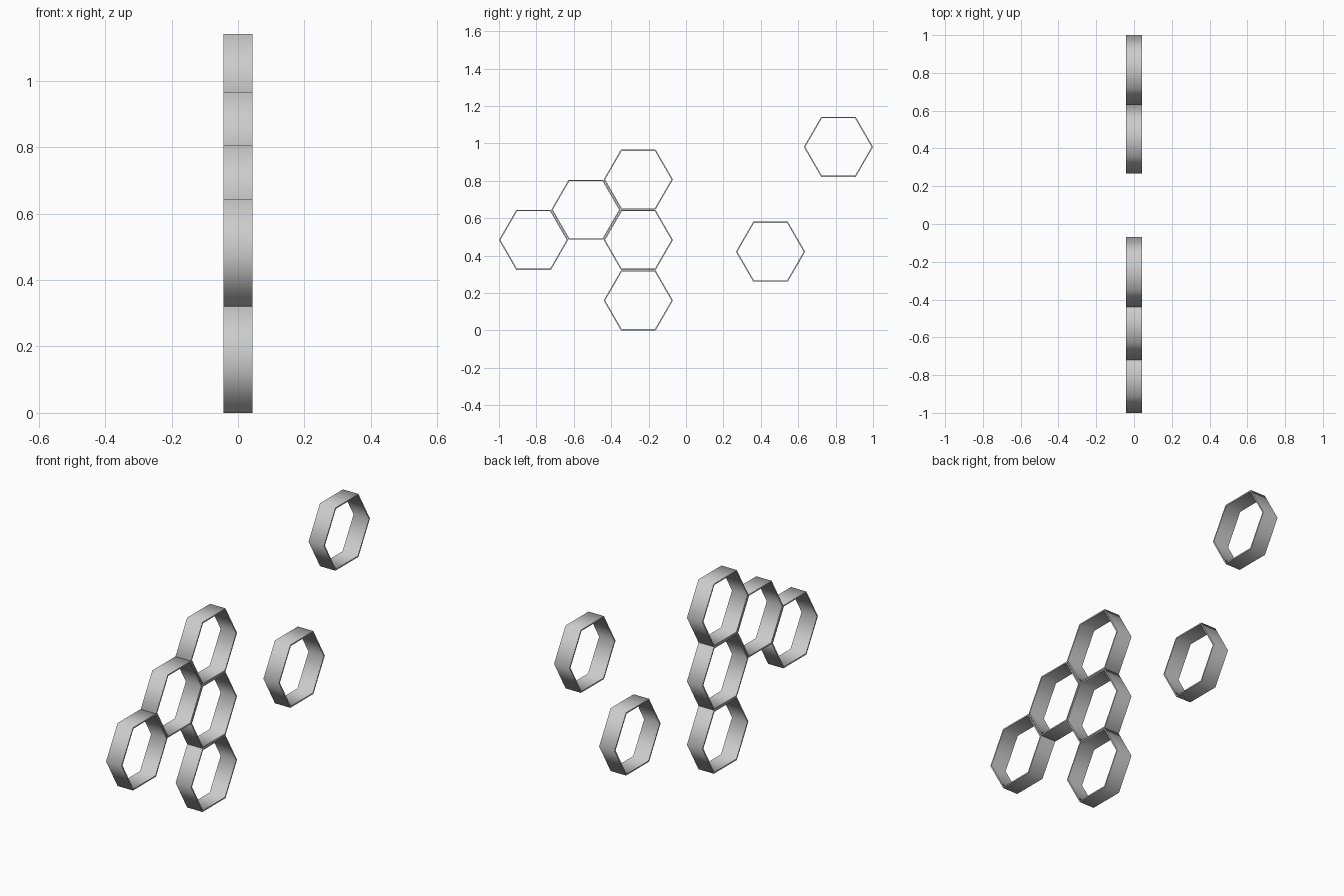
import bpy
import math

if "Cube" in bpy.data.objects:
    bpy.data.objects.remove(bpy.data.objects["Cube"])

RADIUS = 0.185      # corner radius of a hexagon, flat side up
WALL = 0.0075       # wall thickness at the corners
HALF_DEPTH = 0.0435
STEP_Y, STEP_Z = 0.280, 0.3233
Z0 = RADIUS * math.sin(math.radians(60))


def hex_ring(name, y, z):
    """Open hexagonal shelf: inner and outer loop, front and back."""
    verts, faces = [], []
    for r, x in ((RADIUS, HALF_DEPTH), (RADIUS, -HALF_DEPTH),
                 (RADIUS - WALL, -HALF_DEPTH), (RADIUS - WALL, HALF_DEPTH)):
        for k in range(6):
            a = math.radians(60 * k)
            verts.append((x, r * math.cos(a), r * math.sin(a)))
    for loop in range(4):
        nxt = (loop + 1) % 4
        for k in range(6):
            j = (k + 1) % 6
            faces.append((loop * 6 + k, nxt * 6 + k, nxt * 6 + j, loop * 6 + j))
    mesh = bpy.data.meshes.new(name)
    mesh.from_pydata(verts, [], [f[::1] for f in faces])
    # soft shading around the ring, crisp rims
    mesh.shade_smooth()
    mesh.set_sharp_from_angle(angle=math.radians(70))
    ob = bpy.data.objects.new(name, mesh)
    ob.location = (0, y, z)
    bpy.context.collection.objects.link(ob)
    return ob


# Honeycomb cluster: (columns to the left, rows up)
for i, (col, row) in enumerate(((0, 0), (0, 1), (0, 2), (1, 1.5), (2, 1))):
    hex_ring(f"cluster_shelf_{i + 1}", -0.255 - col * STEP_Y, Z0 + row * STEP_Z)

# Two separate shelves
hex_ring("lower_single_shelf", 0.452, 0.421)
hex_ring("upper_single_shelf", 0.815, 0.981)

# Outward facing normals
import bmesh
for ob in bpy.context.collection.objects:
    bm = bmesh.new()
    bm.from_mesh(ob.data)
    bmesh.ops.recalc_face_normals(bm, faces=bm.faces)
    bm.to_mesh(ob.data)
    bm.free()
